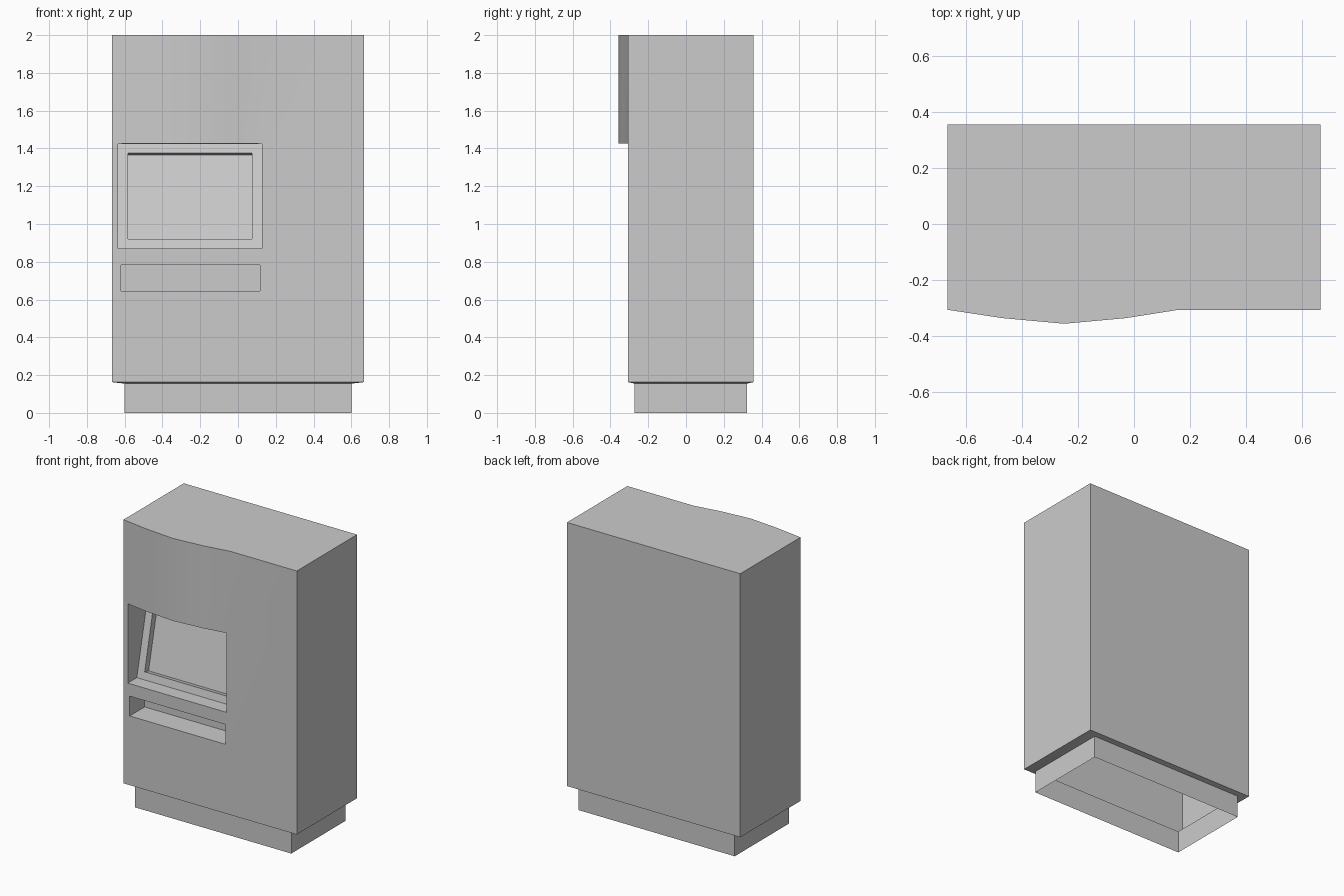
import bpy
import bmesh
from mathutils import Vector

if "Cube" in bpy.data.objects:
    bpy.data.objects.remove(bpy.data.objects["Cube"])

# Single painted-metal colour
grey = bpy.data.materials.new("light_grey_metal")
grey.use_nodes = True
grey.diffuse_color = (0.6, 0.6, 0.6, 1)
grey.node_tree.nodes["Principled BSDF"].inputs["Base Color"].default_value = grey.diffuse_color

FRONT, BACK, HALF = -0.307, 0.357, 0.668
LEDGE = 1.425


def make_object(name, bm):
    bmesh.ops.recalc_face_normals(bm, faces=bm.faces[:])
    mesh = bpy.data.meshes.new(name)
    bm.to_mesh(mesh)
    bm.free()
    mesh.materials.append(grey)
    obj = bpy.data.objects.new(name, mesh)
    bpy.context.collection.objects.link(obj)
    return obj


def loft(name, rings):
    """Closed solid through rings that share one vertex count."""
    bm = bmesh.new()
    loops = [[bm.verts.new(p) for p in ring] for ring in rings]
    for low, high in zip(loops, loops[1:]):
        for i in range(len(low)):
            j = (i + 1) % len(low)
            bm.faces.new((low[i], low[j], high[j], high[i]))
    bm.faces.new(loops[0])
    bm.faces.new(loops[-1])
    bmesh.ops.remove_doubles(bm, verts=bm.verts[:], dist=0.0001)
    bmesh.ops.dissolve_degenerate(bm, edges=bm.edges[:], dist=0.0001)
    return make_object(name, bm)


def cut(target, name, x0, x1, profile):
    """Subtract a (y, z) side profile swept from x0 to x1."""
    cutter = loft(name, [[(x, y, z) for y, z in profile] for x in (x0, x1)])
    cutter.hide_render = True
    mod = target.modifiers.new(name, "BOOLEAN")
    mod.operation = "DIFFERENCE"
    mod.solver = "EXACT"
    mod.object = cutter
    bpy.context.view_layer.objects.active = target
    bpy.ops.object.modifier_apply(modifier=name)
    bpy.data.objects.remove(cutter)


# Cabinet outline: front points with the forward swell of the upper panel
swell = [(-HALF, 0), (-0.47, 0.03), (-0.25, 0.05), (-0.03, 0.03), (0.16, 0), (HALF, 0)]


def outline(z, half=HALF, front=FRONT, back=BACK, bulge=0):
    ring = [(x * half / HALF, front - d * bulge, z) for x, d in swell]
    return ring + [(half, back, z), (-half, back, z)]


# Plinth, sloped underside, flat lower body and swollen upper panel in one shell
cabinet = loft("cabinet", [
    outline(0, 0.602, -0.273, 0.323),
    outline(0.155, 0.602, -0.273, 0.323),
    outline(0.163),
    outline(LEDGE),
    outline(LEDGE, bulge=1),
    outline(2, bulge=1),
])

# Display bay with a back panel that leans away
low, high = Vector((FRONT + 0.1, 0.87)), Vector((FRONT + 0.228, LEDGE - 0.001))
cut(cabinet, "display_bay", -0.635, 0.127,
    [(-0.5, low.y), low, high, (-0.5, high.y)])

# Recessed screen, sunk square to the leaning panel
slope = (high - low).normalized()
inward = Vector((slope.y, -slope.x))
a, b = (low + slope * ((z - low.y) / slope.y) for z in (0.92, 1.375))
cut(cabinet, "screen_recess", -0.583, 0.075,
    [a - inward * 0.03, a + inward * 0.045, b + inward * 0.045, b - inward * 0.03])

# Tray slot under the display
cut(cabinet, "tray_slot", -0.62, 0.117,
    [(-0.5, 0.645), (FRONT + 0.165, 0.645), (FRONT + 0.165, 0.783), (-0.5, 0.783)])

# Open the plinth from below
bm = bmesh.new()
bm.from_mesh(cabinet.data)
floor = [f for f in bm.faces if f.calc_center_median().z < 0.01]
bmesh.ops.delete(bm, geom=floor, context="FACES")
bm.to_mesh(cabinet.data)
bm.free()

# Smooth the swell, keep the corners crisp
bpy.ops.object.select_all(action="DESELECT")
cabinet.select_set(True)
bpy.context.view_layer.objects.active = cabinet
bpy.ops.object.shade_smooth_by_angle(angle=0.4)
